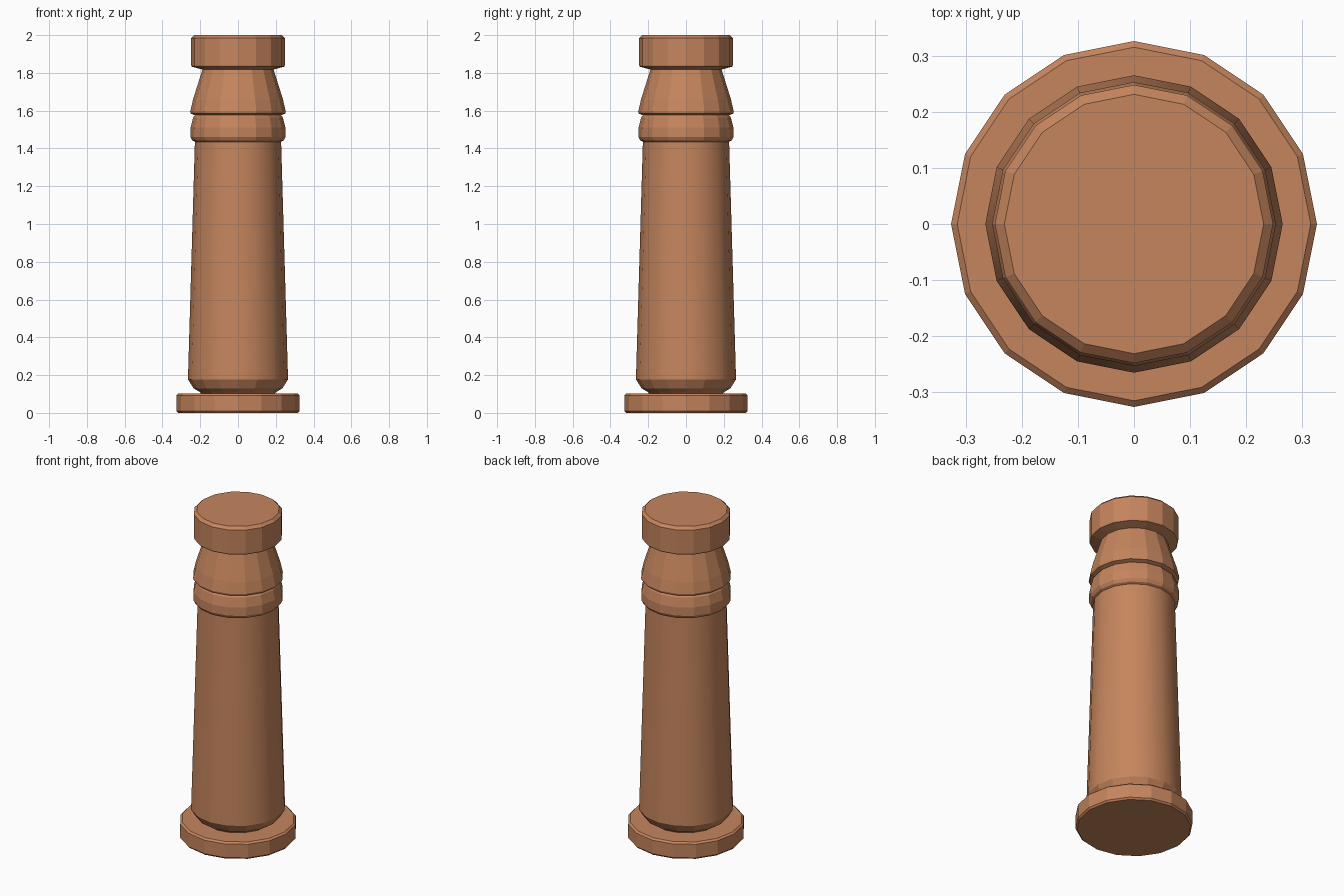
import bpy, bmesh, math

if "Cube" in bpy.data.objects:
    bpy.data.objects.remove(bpy.data.objects["Cube"])

SIDES = 16

clay = bpy.data.materials.new("terracotta")
clay.diffuse_color = (0.56, 0.235, 0.11, 1)
clay.use_nodes = True
clay.node_tree.nodes["Principled BSDF"].inputs["Base Color"].default_value = clay.diffuse_color


def lathe(name, profile, smooth=False):
    """Revolve (radius, height) points about z and cap both ends."""
    bm = bmesh.new()
    rings = []
    for r, z in profile:
        rings.append([bm.verts.new((r * math.cos(2 * math.pi * i / SIDES),
                                    r * math.sin(2 * math.pi * i / SIDES), z))
                      for i in range(SIDES)])
    for a, b in zip(rings, rings[1:]):
        for i in range(SIDES):
            j = (i + 1) % SIDES
            f = bm.faces.new((a[i], a[j], b[j], b[i]))
            f.smooth = smooth
    bm.faces.new(rings[0][::-1])
    bm.faces.new(rings[-1])
    mesh = bpy.data.meshes.new(name)
    bm.to_mesh(mesh)
    bm.free()
    mesh.materials.append(clay)
    obj = bpy.data.objects.new(name, mesh)
    bpy.context.collection.objects.link(obj)
    return obj


# Round plinth with bevelled rims
lathe("base", [(0.317, 0), (0.326, 0.01), (0.326, 0.093), (0.315, 0.103)])
# Undercut foot between plinth and shaft
lathe("foot", [(0.19, 0.10), (0.205, 0.112), (0.235, 0.13), (0.265, 0.178)])
# Tapered shaft, smooth shaded
lathe("shaft", [(0.265, 0.178), (0.228, 1.445)], smooth=True)
# Rounded collar
lathe("collar", [(0.228, 1.435), (0.242, 1.442), (0.252, 1.46),
                 (0.251, 1.51), (0.237, 1.565), (0.225, 1.578)])
# Flared neck
lathe("neck", [(0.225, 1.575), (0.25, 1.584), (0.253, 1.595),
               (0.238, 1.66), (0.186, 1.825)])
# Cap with sloped underside and bevelled top
lathe("cap", [(0.186, 1.817), (0.245, 1.833), (0.248, 1.84),
              (0.248, 1.984), (0.231, 2.0)])
